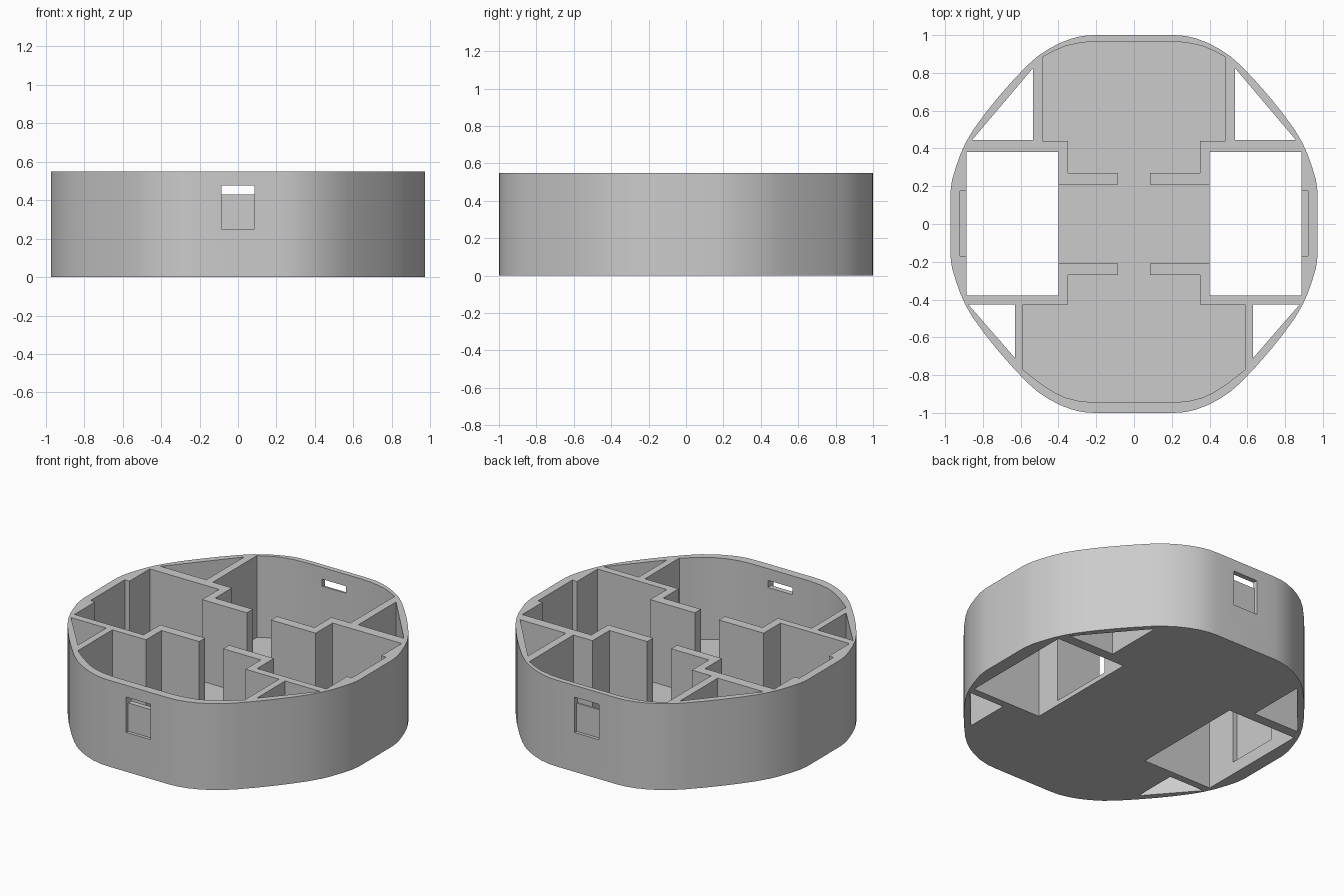
import bpy
import bmesh

cube = bpy.data.objects.get("Cube")
if cube:
    bpy.data.objects.remove(cube, do_unlink=True)

HEIGHT, FLOOR = 0.55, 0.03

grey = bpy.data.materials.new("plain grey")
grey.use_nodes = True
colour = (0.6, 0.6, 0.6, 1)
grey.diffuse_color = colour
grey.node_tree.nodes["Principled BSDF"].inputs["Base Color"].default_value = colour


def prism(name, points, z0, z1):
    """Extrude a closed plan outline from z0 to z1."""
    bm = bmesh.new()
    face = bm.faces.new([bm.verts.new((x, y, z0)) for x, y in points])
    top = bmesh.ops.extrude_face_region(bm, geom=[face])["geom"]
    verts = [v for v in top if isinstance(v, bmesh.types.BMVert)]
    bmesh.ops.translate(bm, verts=verts, vec=(0, 0, z1 - z0))
    bmesh.ops.recalc_face_normals(bm, faces=bm.faces)
    mesh = bpy.data.meshes.new(name)
    bm.to_mesh(mesh)
    bm.free()
    mesh.materials.append(grey)
    obj = bpy.data.objects.new(name, mesh)
    bpy.context.collection.objects.link(obj)
    return obj


def rect(x0, x1, y0, y1):
    return [(x0, y0), (x1, y0), (x1, y1), (x0, y1)]


def flip_x(points):
    return [(-x, y) for x, y in reversed(points)]


def cut(target, points, z0, z1):
    """Subtract a prism from the target and discard the cutter."""
    cutter = prism("cutter", points, z0, z1)
    cutter.hide_render = True
    mod = target.modifiers.new("cut", "BOOLEAN")
    mod.operation, mod.solver, mod.object = "DIFFERENCE", "EXACT", cutter
    bpy.context.view_layer.objects.active = target
    bpy.ops.object.modifier_apply(modifier=mod.name)
    bpy.data.objects.remove(cutter, do_unlink=True)


# Rounded outer body, one quarter mirrored both ways
quarter = [(0.21, 1), (0.27, 0.996), (0.33, 0.982), (0.39, 0.959), (0.45, 0.928),
           (0.51, 0.888), (0.57, 0.835), (0.65, 0.75), (0.72, 0.67), (0.79, 0.583),
           (0.85, 0.5), (0.89, 0.433), (0.92, 0.367), (0.945, 0.295),
           (0.963, 0.235), (0.972, 0.17)]
right_half = quarter + [(x, -y) for x, y in reversed(quarter)]
body = prism("chassis_body", right_half + flip_x(right_half), 0, HEIGHT)

# Main cavity: rear bay, narrow passages, centre bay and front bay
rear = [(0.2, 0.967), (0.28, 0.96), (0.36, 0.943), (0.42, 0.918), (0.485, 0.883),
        (0.485, 0.44), (0.35, 0.44), (0.35, 0.27), (0.085, 0.27), (0.085, 0.21),
        (0.45, 0.21)]
front = [(0.45, -0.21), (0.085, -0.21), (0.085, -0.27), (0.35, -0.27),
         (0.35, -0.425), (0.587, -0.425), (0.587, -0.772), (0.5, -0.84),
         (0.42, -0.893), (0.36, -0.92), (0.29, -0.937), (0.2, -0.946)]
cavity = rear + front
cut(body, cavity + flip_x(cavity), FLOOR, HEIGHT + 0.1)

# Wheel wells, side notches and corner pockets on both sides
rear_pocket = [(0.535, 0.825), (0.535, 0.445), (0.857, 0.445)]
front_pocket = [(0.63, -0.71), (0.63, -0.425), (0.878, -0.425)]
through = (-0.1, HEIGHT + 0.1)
for plan, span in ((rect(0.4, 0.887, -0.378, 0.38), through),
                   (rect(0.8, 0.92, -0.17, 0.175), (0.08, HEIGHT + 0.1)),
                   (rear_pocket, through), (front_pocket, through)):
    for side in (plan, flip_x(plan)):
        cut(body, side, *span)

# Shallow outer recess with a slot through the wall, front and rear
for s in (-1, 1):
    near, far = sorted((s * 0.98, s * 1.1))
    cut(body, rect(-0.087, 0.085, near, far), 0.25, 0.475)
    near, far = sorted((s * 0.9, s * 1.1))
    cut(body, rect(-0.087, 0.085, near, far), 0.43, 0.475)

# Smooth the rounded wall, keep the corners sharp
bpy.ops.object.select_all(action="DESELECT")
body.select_set(True)
bpy.context.view_layer.objects.active = body
bpy.ops.object.shade_smooth_by_angle()
